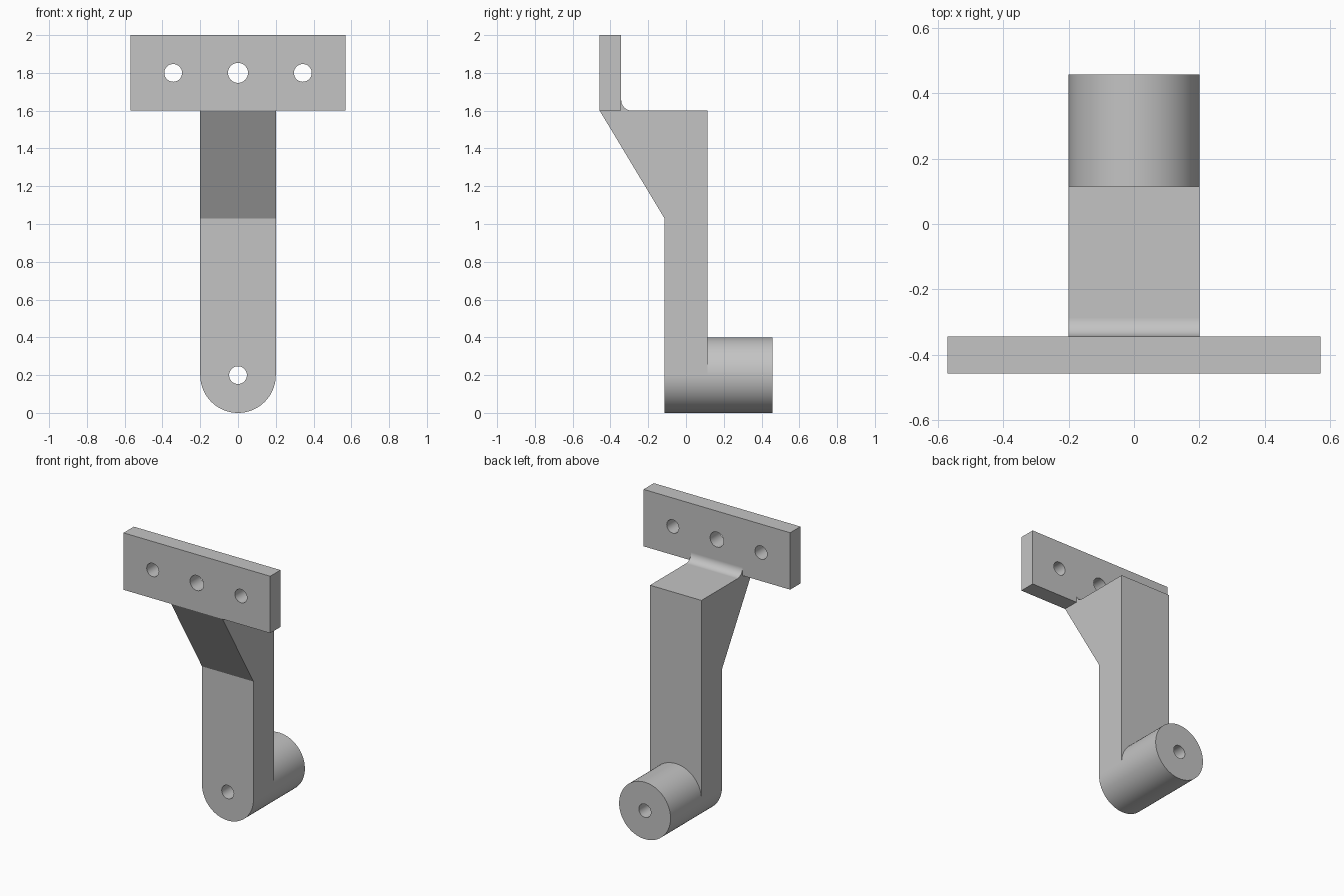
import bpy, bmesh, math
from mathutils import Matrix, Vector

cube = bpy.data.objects.get("Cube")
if cube:
    bpy.data.objects.remove(cube, do_unlink=True)

# Single grey finish
grey = bpy.data.materials.new("grey_metal")
GREY = (0.55, 0.55, 0.55, 1)
grey.diffuse_color = GREY
grey.use_nodes = True
grey.node_tree.nodes["Principled BSDF"].inputs["Base Color"].default_value = GREY

# Shared dimensions
HALF_W = 0.2                      # half width of the arm, and barrel radius
ARM = 0.114                       # half depth of the arm
FRONT, PLATE_BACK, BACK = -0.457, -0.343, 0.457
LEDGE, TOP = 1.6, 2.0
FILLET = 0.057


def make_object(name, bm):
    bmesh.ops.recalc_face_normals(bm, faces=bm.faces)
    mesh = bpy.data.meshes.new(name)
    bm.to_mesh(mesh)
    bm.free()
    mesh.materials.append(grey)
    obj = bpy.data.objects.new(name, mesh)
    bpy.context.collection.objects.link(obj)
    return obj


def prism(name, outline, half_width):
    """Side outline of (y, z) points, extruded across x."""
    bm = bmesh.new()
    face = bm.faces.new([bm.verts.new((-half_width, y, z)) for y, z in outline])
    new = bmesh.ops.extrude_face_region(bm, geom=[face])["geom"]
    verts = [v for v in new if isinstance(v, bmesh.types.BMVert)]
    bmesh.ops.translate(bm, verts=verts, vec=Vector((2 * half_width, 0, 0)))
    return make_object(name, bm)


def rod(name, x, z, radius, y0, y1, sides):
    """Cylinder lying along y."""
    bm = bmesh.new()
    place = Matrix.Translation((x, (y0 + y1) / 2, z)) @ Matrix.Rotation(math.pi / 2, 4, "X")
    bmesh.ops.create_cone(bm, cap_ends=True, segments=sides, radius1=radius,
                          radius2=radius, depth=y1 - y0, matrix=place)
    return make_object(name, bm)


def combine(target, tool, operation):
    mod = target.modifiers.new(operation.lower(), "BOOLEAN")
    mod.operation, mod.solver, mod.object = operation, "EXACT", tool
    bpy.context.view_layer.objects.active = target
    bpy.ops.object.modifier_apply(modifier=mod.name)
    bpy.data.objects.remove(tool, do_unlink=True)


# Arm with sloped gusset, and a fillet rising to the back of the plate
fillet = [(PLATE_BACK + FILLET * (1 - math.sin(a)), LEDGE + FILLET * (1 - math.cos(a)))
          for a in (math.pi / 2 * i / 10 for i in range(11))]
arm = prism("bracket", [(FRONT, LEDGE), (-ARM, 1.03), (-ARM, HALF_W), (ARM, HALF_W),
                        (ARM, LEDGE)] + fillet + [(PLATE_BACK, LEDGE)], HALF_W)

# Barrel forms the rounded foot and the rear boss
combine(arm, rod("barrel", 0, HALF_W, HALF_W, -ARM, BACK, 96), "UNION")

# Mounting plate
plate = prism("mounting_plate", [(FRONT, LEDGE), (PLATE_BACK, LEDGE),
                                 (PLATE_BACK, TOP), (FRONT, TOP)], 0.57)
combine(arm, plate, "UNION")

# Through holes: three in the plate, one along the barrel
for x, z, radius in ((-0.343, 1.8, 0.047), (0, 1.8, 0.053), (0.343, 1.8, 0.047),
                     (0, HALF_W, 0.047)):
    combine(arm, rod("hole_cutter", x, z, radius, -0.6, 0.6, 40), "DIFFERENCE")

# Smooth curves, crisp edges
bpy.ops.object.select_all(action="DESELECT")
arm.select_set(True)
bpy.context.view_layer.objects.active = arm
bpy.ops.object.shade_smooth_by_angle(angle=math.radians(30))
weighted = arm.modifiers.new("weighted_normals", "WEIGHTED_NORMAL")
weighted.keep_sharp = True
